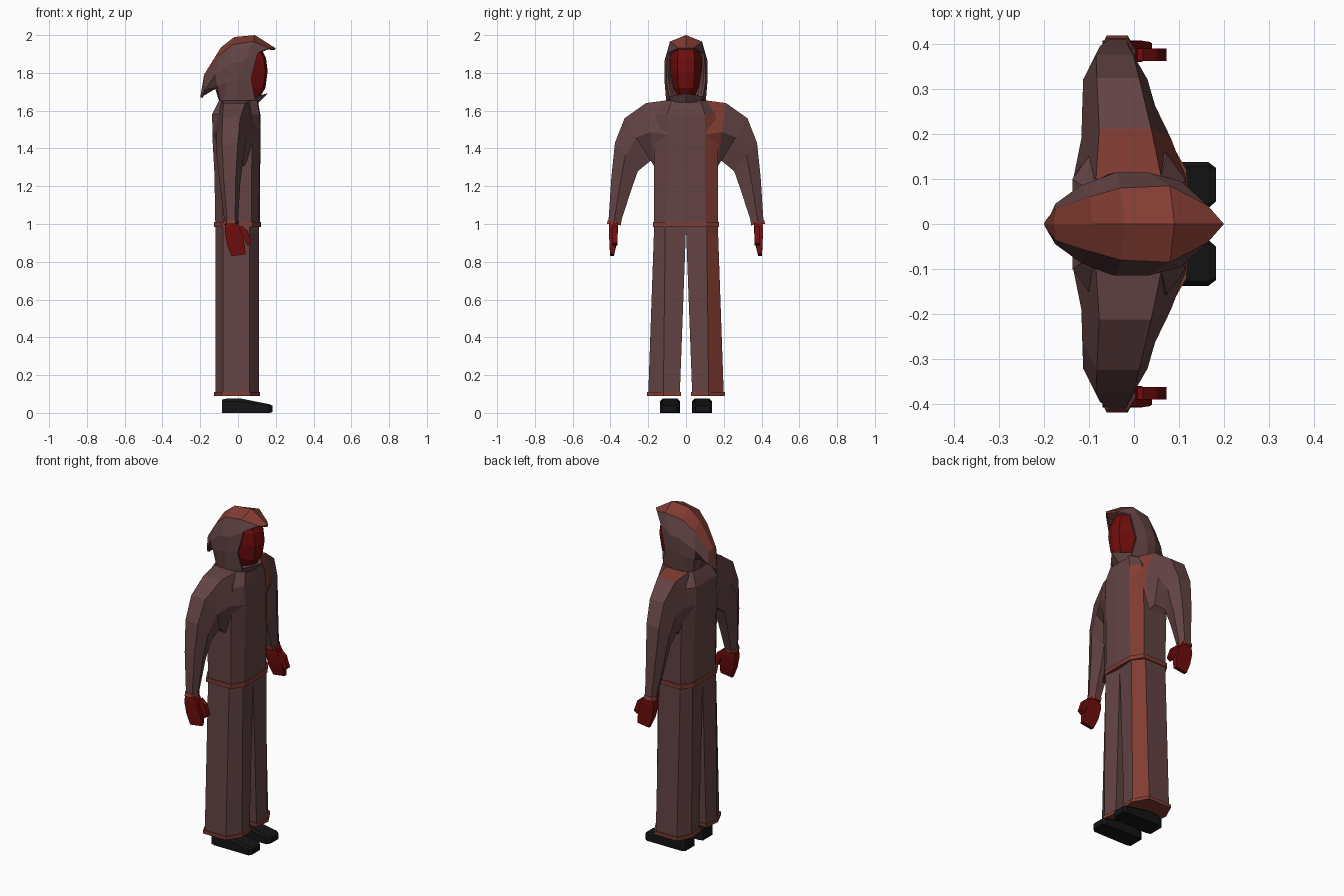
import bpy, bmesh, math
from mathutils import Vector


def material(name, rgb):
    m = bpy.data.materials.new(name)
    m.diffuse_color = (*rgb, 1)
    return m


ROBE = material("robe_brown", (0.125, 0.056, 0.058))
TRIM = material("rust_trim", (0.22, 0.045, 0.032))
SKIN = material("deep_red", (0.16, 0.004, 0.004))
BLACK = material("shoe_black", (0.007, 0.007, 0.007))


def finish(name, bm, mats):
    bmesh.ops.remove_doubles(bm, verts=bm.verts, dist=0.0005)
    bmesh.ops.recalc_face_normals(bm, faces=bm.faces)
    me = bpy.data.meshes.new(name)
    bm.to_mesh(me)
    bm.free()
    for m in mats:
        me.materials.append(m)
    ob = bpy.data.objects.new(name, me)
    bpy.context.collection.objects.link(ob)
    return ob


def loft(name, rings, mats, rule=None, side=1, closed=True, caps=True):
    """Skin a list of rings; side=-1 mirrors across y; rule(ring, seg) picks the material."""
    bm = bmesh.new()
    vs = [[bm.verts.new((x, y * side, z)) for x, y, z in r] for r in rings]
    n = len(rings[0])
    for i in range(len(vs) - 1):
        for j in range(n if closed else n - 1):
            k = (j + 1) % n
            f = bm.faces.new((vs[i][j], vs[i][k], vs[i + 1][k], vs[i + 1][j]))
            f.material_index = rule(i, j) if rule else 0
    if caps:
        bm.faces.new(vs[0])
        bm.faces.new(vs[-1])
    return finish(name, bm, mats)


def sym(half):
    """Complete a half section (first and last points on y = 0)."""
    return half + [(x, -y, z) for x, y, z in reversed(half[1:-1])]


# Torso: ten-sided section, stripe on the front left corner
def torso_ring(z, f, b, yf, ys):
    return sym([(f, 0, z), (f - 0.004, yf, z), (f - 0.045, ys, z),
                (b + 0.04, ys, z), (b, yf, z), (b, 0, z)])


torso = [torso_ring(*r) for r in (
    (0.99, 0.115, -0.12, 0.105, 0.168), (1.27, 0.117, -0.125, 0.10, 0.170),
    (1.45, 0.12, -0.135, 0.10, 0.168), (1.58, 0.118, -0.137, 0.10, 0.155),
    (1.655, 0.105, -0.10, 0.075, 0.105))]
loft("torso", torso, [ROBE, TRIM], lambda i, j: 1 if j == 1 and i < 3 else 0)

# Belt
loft("belt", [torso_ring(z, 0.122, -0.128, 0.107, 0.175) for z in (0.985, 1.01)], [TRIM])


# Trouser legs and hems
def leg_ring(z, inner, corner, outer, grow=0.0):
    g = grow
    return [(0.10 + g, inner - g, z), (0.11 + g, corner, z), (0.06 + g, outer + g, z),
            (-0.08 - g, outer + g, z), (-0.12 - g, corner, z), (-0.11 - g, inner - g, z)]


# Sleeves: (outer y, z, inner y, z, back x, front x)
ARM = [(0.10, 1.655, 0.10, 1.25, -0.135, 0.117), (0.212, 1.64, 0.165, 1.30, -0.117, 0.082),
       (0.325, 1.56, 0.187, 1.335, -0.115, 0.047), (0.376, 1.43, 0.255, 1.28, -0.113, 0.030),
       (0.395, 1.25, 0.29, 1.18, -0.098, 0.012), (0.410, 1.02, 0.345, 1.01, -0.072, 0.0)]


def arm_ring(oy, oz, iy, iz, xb, xf):
    w = xf - xb
    my, mz = oy * 0.55 + iy * 0.45, oz * 0.55 + iz * 0.45
    return [(xf - 0.22 * w, oy, oz), (xf, my, mz), (xf - 0.22 * w, iy, iz),
            (xb + 0.25 * w, iy, iz), (xb, my, mz), (xb + 0.2 * w, oy, oz)]


def box_loft(name, sections, mat, side):
    """Sections along x: (x, y0, y1, z0, z1) with clipped corners."""
    rings = []
    for x, y0, y1, z0, z1 in sections:
        c = 0.2 * min(y1 - y0, z1 - z0)
        rings.append([(x, y0, z0), (x, y1, z0), (x, y1, z1 - c), (x, y1 - c, z1),
                      (x, y0 + c, z1), (x, y0, z1 - c)])
    loft(name, rings, [mat], side=side)


for side, tag in ((1, "left"), (-1, "right")):
    striped = side == 1
    loft(tag + "_leg", [leg_ring(0.095, 0.033, 0.12, 0.20), leg_ring(0.95, 0.001, 0.11, 0.17),
                        leg_ring(0.995, 0.0, 0.11, 0.168)],
         [ROBE, TRIM], lambda i, j: int(striped and j == 1), side)
    loft(tag + "_hem", [leg_ring(z, 0.034, 0.12, 0.20, 0.007) for z in (0.09, 0.11)],
         [TRIM], side=side)
    loft(tag + "_sleeve", [arm_ring(*a) for a in ARM], [ROBE, TRIM],
         lambda i, j: int(striped and i == 0 and j in (0, 1, 5)), side)
    loft(tag + "_cuff", [arm_ring(0.413, 1.022, 0.342, 1.015, -0.077, 0.004),
                         arm_ring(0.419, 1.0, 0.345, 0.993, -0.077, 0.004)],
         [TRIM], side=side)

    # Hand with thumb, tapering downward
    hand = [(-0.065, -0.01, 0.362, 0.405, 1.01), (-0.070, 0.015, 0.36, 0.408, 0.96),
            (-0.058, 0.035, 0.368, 0.405, 0.89), (-0.035, 0.04, 0.382, 0.402, 0.83)]
    loft(tag + "_hand", [[(a, p, z), (b, p, z + 0.01), (b, q, z + 0.01), (a, q, z)]
                         for a, b, p, q, z in hand], [SKIN], side=side)
    thumb = [(-0.02, 0.02, 0.99), (0.02, 0.05, 0.965), (0.05, 0.072, 0.90)]
    loft(tag + "_thumb", [[(a, 0.362, z - 0.015), (b, 0.362, z), (b, 0.39, z), (a, 0.39, z - 0.015)]
                          for a, b, z in thumb], [SKIN], side=side)

    # Shoe
    box_loft(tag + "_shoe", [(-0.085, 0.04, 0.13, 0.0, 0.07), (-0.06, 0.032, 0.138, 0.0, 0.076),
                             (0.02, 0.032, 0.138, 0.0, 0.075), (0.165, 0.035, 0.138, 0.0, 0.046),
                             (0.182, 0.05, 0.125, 0.004, 0.038)], BLACK, side)

# Face: plain faceted mask
FACE = [(1.67, 0.115, 0.025, 0.045), (1.72, 0.145, 0.04, 0.065), (1.81, 0.157, 0.045, 0.085),
        (1.88, 0.148, 0.045, 0.085), (1.935, 0.12, 0.04, 0.06)]
loft("face", [sym([(f, 0, z), (f - 0.012, a, z), (0.06, b, z), (0.0, b * 0.9, z), (-0.03, 0, z)])
              for z, f, a, b in FACE], [SKIN])

# Hood: stations from the front peak to the back tip, each ridge -> band edge -> side -> lower -> neck
HOOD = [
    [(0.20, 0, 1.93), (0.165, 0.04, 1.932), (0.105, 0.095, 1.905), (0.07, 0.105, 1.77), (0.09, 0.088, 1.66)],
    [(0.09, 0, 2.0), (0.08, 0.085, 1.966), (0.03, 0.115, 1.86), (0.0, 0.115, 1.77), (0.0, 0.105, 1.65)],
    [(-0.02, 0, 1.99), (-0.03, 0.08, 1.95), (-0.04, 0.115, 1.85), (-0.06, 0.11, 1.75), (-0.08, 0.09, 1.65)],
    [(-0.09, 0, 1.935), (-0.10, 0.06, 1.89), (-0.12, 0.085, 1.79), (-0.11, 0.08, 1.73), (-0.095, 0.06, 1.65)],
    [(-0.18, 0, 1.79), (-0.175, 0.035, 1.78), (-0.175, 0.045, 1.71), (-0.12, 0.04, 1.72), (-0.098, 0.035, 1.65)],
    [(-0.20, 0, 1.67), (-0.198, 0.006, 1.672), (-0.19, 0.01, 1.675), (-0.12, 0.006, 1.715), (-0.10, 0, 1.65)]]
rows = [[(x, -y, z) for x, y, z in reversed(h[1:])] + h for h in HOOD]
hood = loft("hood", rows, [ROBE, TRIM], lambda i, j: int(j in (3, 4)), closed=False, caps=False)
# Make the shell face outward, then thicken inward
me = hood.data
centre = Vector((0, 0, 1.82))
if sum((p.center - centre).dot(p.normal) * p.area for p in me.polygons) < 0:
    me.flip_normals()
shell = hood.modifiers.new("shell", "SOLIDIFY")
shell.thickness = 0.012
shell.offset = -1

# Pointed collar under the chin
bm = bmesh.new()
pt = [bm.verts.new(c) for c in ((0.158, 0, 1.692), (0.09, 0.09, 1.675), (0.0, 0.105, 1.66), (0.09, 0.075, 1.635),
                                (0.112, 0, 1.645), (0.09, -0.075, 1.635), (0.0, -0.105, 1.66), (0.09, -0.09, 1.675),
                                (0.03, 0, 1.66))]
for ids in ((0, 1, 3, 4), (1, 2, 3), (0, 4, 5, 7), (7, 5, 6), (0, 8, 1), (1, 8, 2),
            (0, 7, 8), (7, 6, 8), (8, 4, 3), (8, 3, 2), (8, 5, 4), (8, 6, 5)):
    bm.faces.new([pt[i] for i in ids])
finish("collar", bm, [ROBE])
